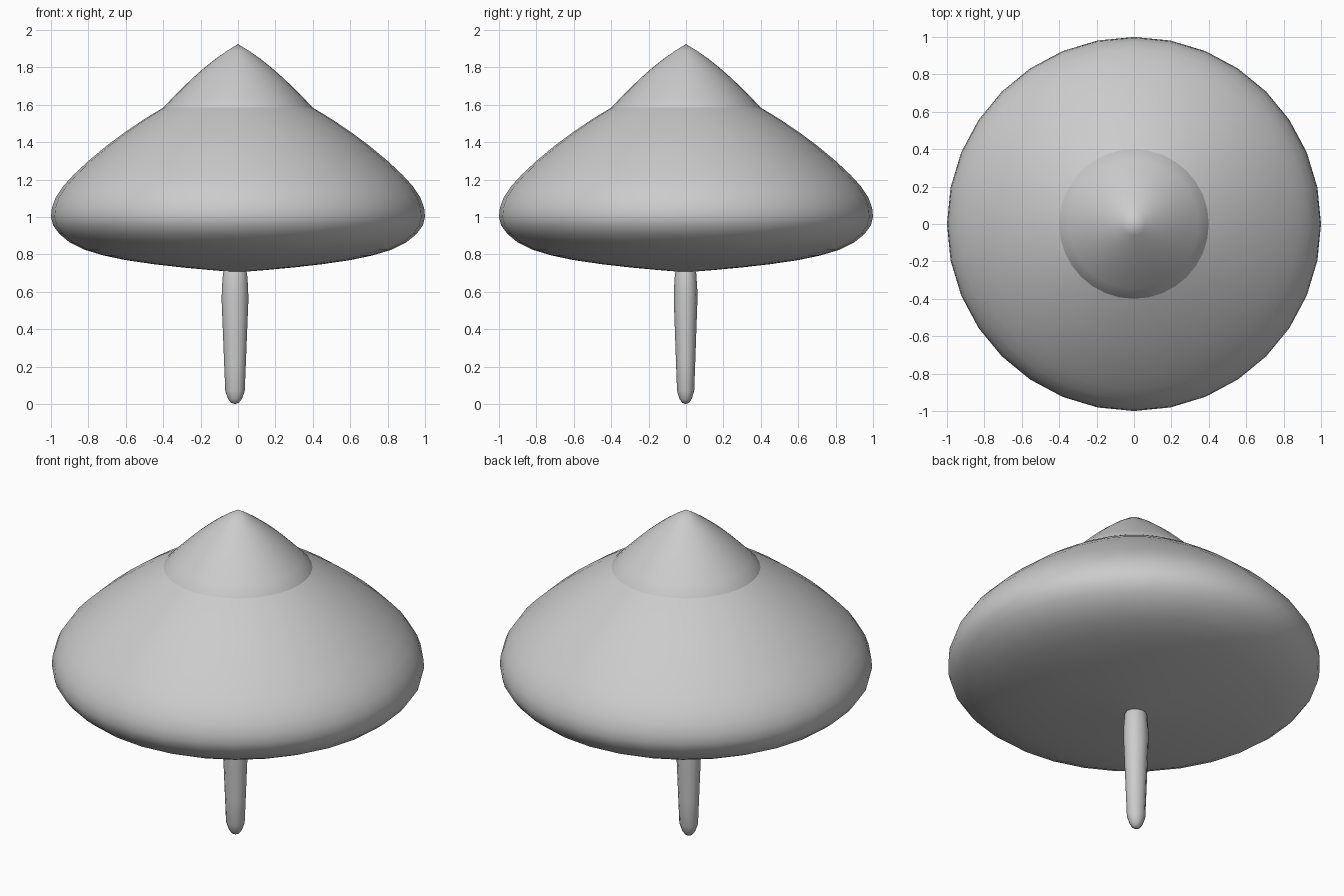
import bpy, bmesh, math


def lathe(name, profile, sides, sx=1.0, sy=1.0, cx=0.0, cy=0.0):
    """Revolve (radius, z) points, listed bottom to top, around z."""
    bm = bmesh.new()
    rings = []
    for r, z in profile:
        if r == 0:
            rings.append([bm.verts.new((cx, cy, z))] * sides)
            continue
        rings.append([bm.verts.new((cx + sx * r * math.cos(2 * math.pi * i / sides),
                                    cy + sy * r * math.sin(2 * math.pi * i / sides), z))
                      for i in range(sides)])
    for a, b in zip(rings, rings[1:]):
        for i in range(sides):
            j = (i + 1) % sides
            quad = list(dict.fromkeys((a[i], a[j], b[j], b[i])))
            bm.faces.new(quad)
    bmesh.ops.recalc_face_normals(bm, faces=bm.faces)
    for f in bm.faces:
        f.smooth = True
    mesh = bpy.data.meshes.new(name)
    bm.to_mesh(mesh)
    bm.free()
    obj = bpy.data.objects.new(name, mesh)
    bpy.context.collection.objects.link(obj)
    return obj


# Broad cap with shallow underside and bulging rim
lathe("cap", [(0, 0.705), (0.15, 0.717), (0.3, 0.731), (0.45, 0.748), (0.6, 0.77),
              (0.72, 0.795), (0.82, 0.825), (0.9, 0.865), (0.955, 0.91), (0.988, 0.955),
              (1.0, 1.0), (0.995, 1.05), (0.975, 1.105), (0.935, 1.165), (0.88, 1.225),
              (0.8, 1.3), (0.7, 1.383), (0.6, 1.457), (0.5, 1.524), (0.4, 1.585),
              (0.25, 1.665), (0, 1.77)], 32)

# Pointed crown, its rounded base buried in the cap
lathe("crown", [(0, 1.42), (0.25, 1.44), (0.39, 1.49), (0.425, 1.53), (0.4, 1.585),
                (0.345, 1.643), (0.29, 1.698), (0.235, 1.75), (0.18, 1.798),
                (0.12, 1.846), (0.06, 1.888), (0, 1.925)], 32)

# Slim tapered stem with rounded tip
lathe("stem", [(0, 0), (0.02, 0.007), (0.036, 0.027), (0.051, 0.07), (0.057, 0.22),
               (0.064, 0.4), (0.07, 0.55), (0.069, 0.62), (0.063, 0.7), (0.04, 0.76),
               (0, 0.78)], 12, 1.02, 0.9, -0.016, -0.002)
